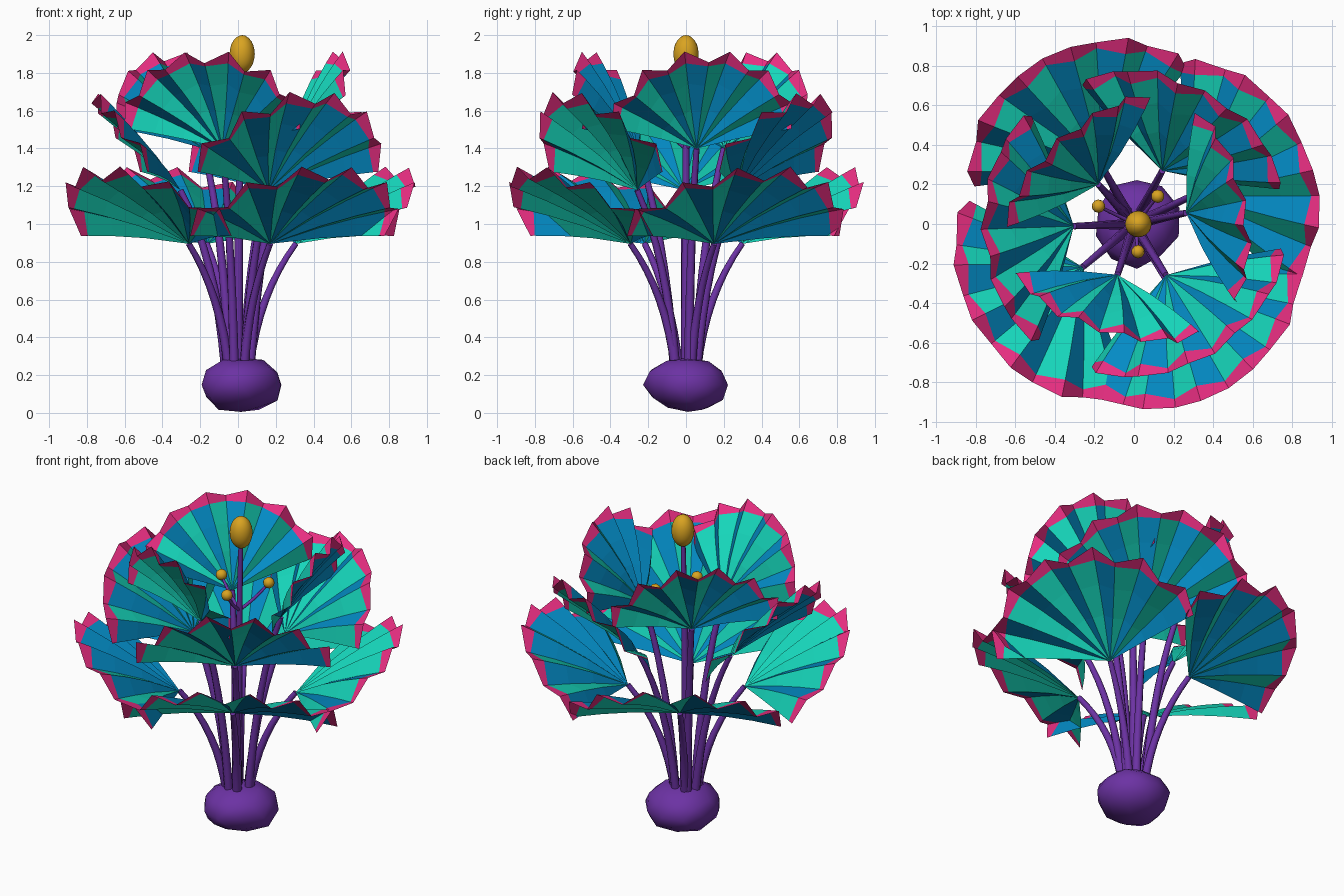
import bpy, bmesh, math, random
from mathutils import Vector

random.seed(4)
if "Cube" in bpy.data.objects:
    bpy.data.objects.remove(bpy.data.objects["Cube"])


def material(name, rgb):
    m = bpy.data.materials.new(name)
    m.use_nodes = True
    m.diffuse_color = (*rgb, 1)
    bsdf = next(n for n in m.node_tree.nodes if n.type == "BSDF_PRINCIPLED")
    bsdf.inputs["Base Color"].default_value = (*rgb, 1)
    return m


TEAL = material("teal", (0.008, 0.68, 0.5))
BLUE = material("blue", (0.001, 0.26, 0.56))
PINK = material("pink", (0.8, 0.027, 0.22))
PURPLE = material("purple", (0.15, 0.032, 0.37))
GOLD = material("gold", (0.7, 0.37, 0.015))


def add_mesh(name, bm, mats):
    mesh = bpy.data.meshes.new(name)
    bm.to_mesh(mesh)
    bm.free()
    for m in mats:
        mesh.materials.append(m)
    ob = bpy.data.objects.new(name, mesh)
    bpy.context.collection.objects.link(ob)
    return ob


def polar(angle, r, z):
    return Vector((r * math.cos(angle), r * math.sin(angle), z))


def tube(name, start, bend, end, r0, r1, steps=9):
    """Tapered tube along a three-point bend, turned into a mesh."""
    curve = bpy.data.curves.new(name, "CURVE")
    curve.dimensions = "3D"
    curve.bevel_depth = 1
    curve.bevel_resolution = 2
    curve.use_fill_caps = True
    spline = curve.splines.new("POLY")
    spline.points.add(steps - 1)
    for i, p in enumerate(spline.points):
        t = i / (steps - 1)
        co = start * (1 - t) ** 2 + bend * 2 * t * (1 - t) + end * t * t
        p.co = (*co, 1)
        p.radius = r0 + (r1 - r0) * t
    curve.materials.append(PURPLE)
    ob = bpy.data.objects.new(name, curve)
    bpy.context.collection.objects.link(ob)
    bpy.ops.object.select_all(action="DESELECT")
    ob.select_set(True)
    bpy.context.view_layer.objects.active = ob
    bpy.ops.object.convert(target="MESH")
    bpy.context.object.data.shade_smooth()


def fan(name, angle, hub, tilt, length, spread, pleats=12):
    """Pleated fan: alternating teal and blue folds, flared to a toothed pink rim."""
    radial = polar(angle, 1, 0)
    side = Vector((-radial.y, radial.x, 0))
    up = radial * math.cos(tilt) + Vector((0, 0, math.sin(tilt)))
    out = radial * math.sin(tilt) - Vector((0, 0, math.cos(tilt)))
    bm = bmesh.new()
    centre = bm.verts.new(hub)
    ribs = []
    for i in range(pleats + 1):
        across = 2 * i / pleats - 1
        a = spread * across
        fold = 1 if i % 2 == 0 else -1
        size = length * (1 - 0.06 * across ** 2)
        tooth = 0.99 - 0.035 * fold + random.uniform(-0.015, 0.015)
        rib = []
        for r in (0.4, 0.68, 0.905, tooth):
            flat = (up * math.cos(a) + side * math.sin(a)) * size * r
            lift = out * (0.07 * r * r + 0.036 * fold * r)
            rib.append(bm.verts.new(hub + flat + lift))
        ribs.append(rib)
    for i in range(pleats):
        p, q = ribs[i], ribs[i + 1]
        bm.faces.new((centre, p[0], q[0])).material_index = i % 2
        for k in range(len(p) - 1):
            face = bm.faces.new((p[k], p[k + 1], q[k + 1], q[k]))
            face.material_index = 2 if k == len(p) - 2 else i % 2
    add_mesh(name, bm, (TEAL, BLUE, PINK))


def ball(name, centre, scale, mat, detail=3, jitter=0):
    bm = bmesh.new()
    bmesh.ops.create_icosphere(bm, subdivisions=detail, radius=1)
    for v in bm.verts:
        grow = 1 + random.uniform(-jitter, jitter)
        v.co = Vector([c * s * grow for c, s in zip(v.co, scale)]) + Vector(centre)
        v.co.z = max(v.co.z, 0)
    ob = add_mesh(name, bm, (mat,))
    ob.data.shade_smooth()


# Bulb
ball("bulb", (0.015, 0.01, 0.148), (0.215, 0.225, 0.148), PURPLE, 2, 0.07)

# Tiers: name, fan angles, hub radius, hub height, tilt, length, half spread
tiers = (
    ("lower", (26, 119, 220, 300), 0.34, 0.895, 37, 0.725, 72),
    ("middle", (62, 182, 302), 0.305, 1.18, 53, 0.67, 71),
    ("upper", (12, 132, 252), 0.27, 1.40, 66, 0.57, 72),
)
for tier, angles, radius, height, tilt, length, spread in tiers:
    for n, degrees in enumerate(angles):
        ang = math.radians(degrees)
        hub = polar(ang, radius, height)
        tube(f"{tier}_stem_{n + 1}", polar(ang, 0.065, 0.24),
             polar(ang, 0.12, height * 0.7), hub, 0.026, 0.016)
        fan(f"{tier}_fan_{n + 1}", ang, hub, math.radians(tilt), length,
            math.radians(spread))

# Central stalk with its gold head
tube("central_stalk", Vector((0, 0, 0.24)), Vector((0, 0, 1)),
     Vector((0.02, 0, 1.83)), 0.028, 0.014)
ball("gold_head", (0.022, 0, 1.9), (0.067, 0.067, 0.1), GOLD)

# Small gold beads on side branches
beads = ((-0.18, 0.09, 1.54), (0.12, 0.14, 1.55), (0.02, -0.14, 1.55))
for n, bead in enumerate(beads):
    tip = Vector(bead)
    tube(f"branch_{n + 1}", Vector((0.01, 0, 1.40)),
         Vector((tip.x * 0.6, tip.y * 0.6, 1.46)), tip, 0.011, 0.008)
    ball(f"bead_{n + 1}", bead, (0.034,) * 3, GOLD, 2)
